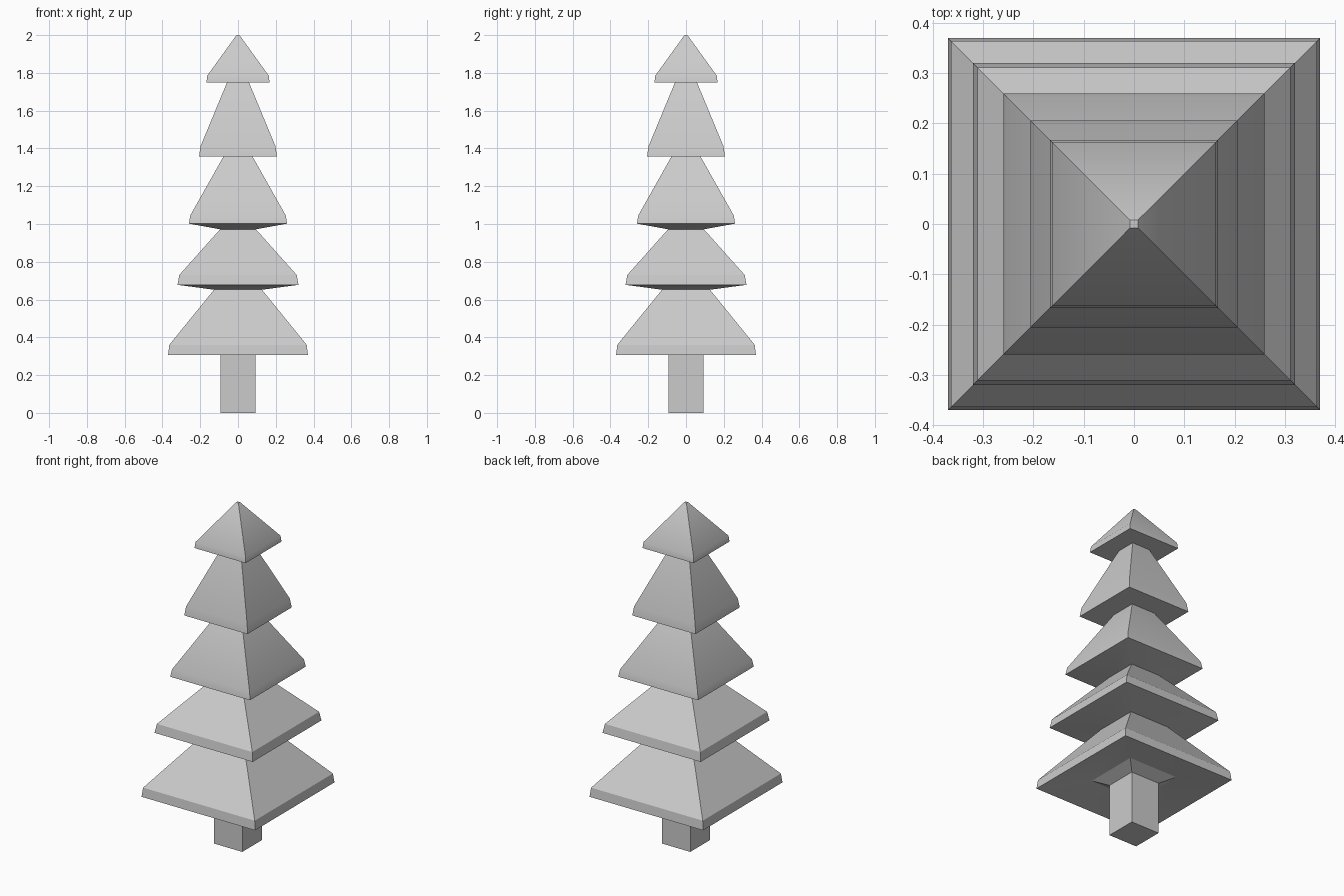
import bpy, bmesh, math

if "Cube" in bpy.data.objects:
    bpy.data.objects.remove(bpy.data.objects["Cube"])

CORNERS = [(-1, -1), (1, -1), (1, 1), (-1, 1)]


def square_loft(name, profile, cap_bottom=False, cap_top=False):
    """Loft square rings through (half width, height) points."""
    bm = bmesh.new()
    rings = [[bm.verts.new((sx * w, sy * w, z)) for sx, sy in CORNERS]
             for w, z in profile]
    for a, b in zip(rings, rings[1:]):
        for j in range(4):
            k = (j + 1) % 4
            bm.faces.new((a[j], a[k], b[k], b[j]))
    if cap_bottom:
        bm.faces.new(rings[0][::-1])
    if cap_top:
        bm.faces.new(rings[-1])
    mesh = bpy.data.meshes.new(name)
    bm.to_mesh(mesh)
    bm.free()
    ob = bpy.data.objects.new(name, mesh)
    bpy.context.collection.objects.link(ob)
    # soft shoulders where the bend is shallow, sharp corners elsewhere
    bpy.ops.object.select_all(action='DESELECT')
    ob.select_set(True)
    bpy.context.view_layer.objects.active = ob
    bpy.ops.object.shade_smooth_by_angle(angle=math.radians(30))
    return ob


# Trunk, flaring into the underside of the lowest branches
square_loft("trunk", [(0.093, 0), (0.093, 0.307), (0.16, 0.34)], cap_bottom=True)

# Branch tiers: inner underside, rim, shoulder, neck (each neck starts the next tier)
tiers = [
    [(0.16, 0.34), (0.37, 0.307), (0.364, 0.36), (0.127, 0.652)],
    [(0.127, 0.652), (0.32, 0.678), (0.311, 0.73), (0.095, 0.972)],
    [(0.095, 0.972), (0.26, 1.002), (0.253, 1.045), (0.077, 1.357)],
    [(0.077, 1.357), (0.206, 1.357), (0.199, 1.41), (0.058, 1.75)],
    [(0.058, 1.75), (0.167, 1.75), (0.163, 1.785), (0.008, 2.0)],
]
for i, profile in enumerate(tiers, 1):
    square_loft(f"branch_tier_{i}", profile, cap_top=(i == len(tiers)))
